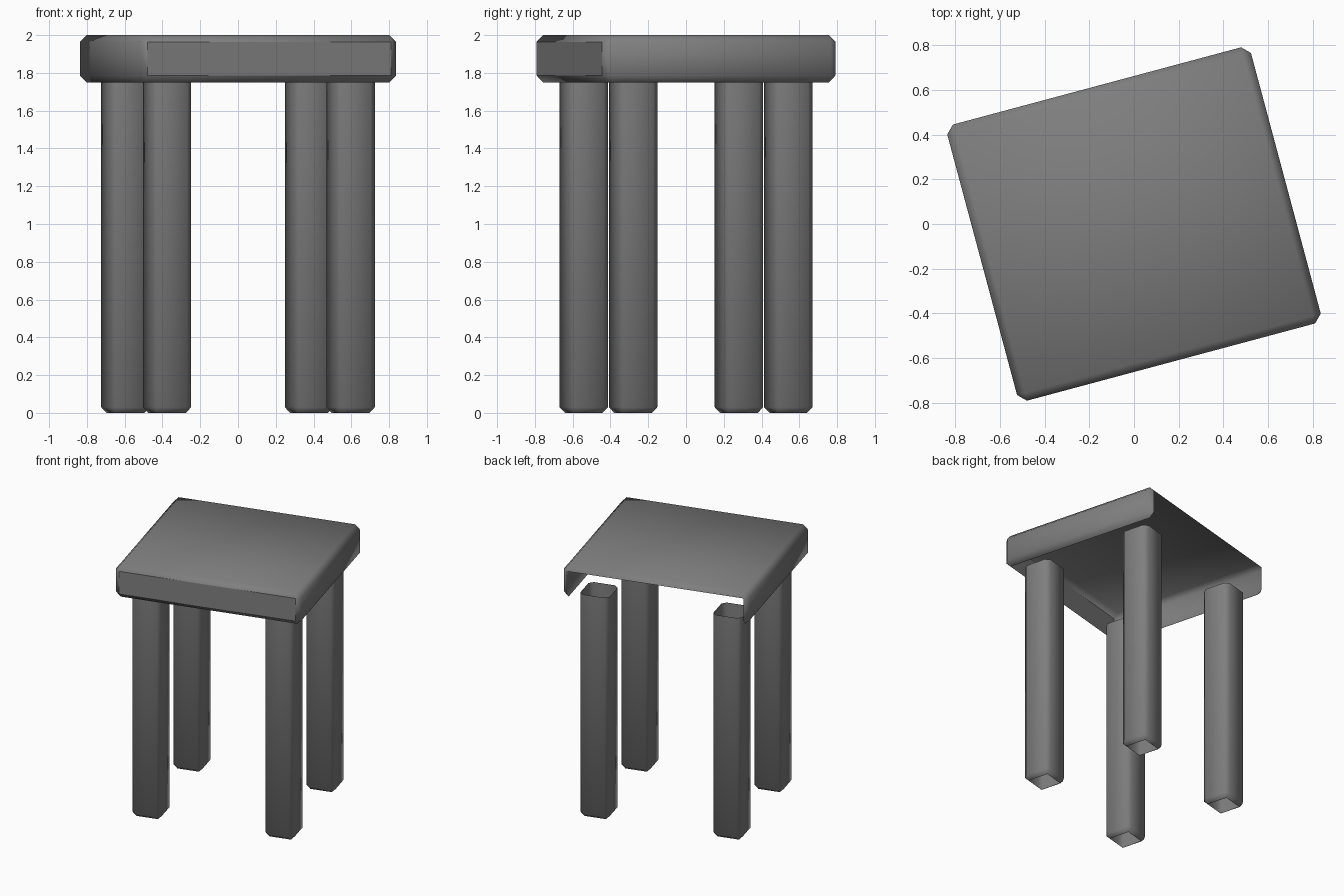
import bpy, bmesh, math
from mathutils import Matrix, Vector

if "Cube" in bpy.data.objects:
    bpy.data.objects.remove(bpy.data.objects["Cube"])

TURN = Matrix.Rotation(math.radians(15), 4, 'Z')

# Dark grey finish
dark = bpy.data.materials.new("dark_grey")
dark.diffuse_color = (0.21, 0.21, 0.21, 1)
dark.use_nodes = True
dark.node_tree.nodes["Principled BSDF"].inputs["Base Color"].default_value = dark.diffuse_color


def open_block(name, centre, size, bevel, drop, sharp=None):
    """Chamfered block; faces whose normal/centre satisfy drop() are left open."""
    bm = bmesh.new()
    bmesh.ops.create_cube(bm, size=1)
    bmesh.ops.scale(bm, vec=size, verts=bm.verts)
    bmesh.ops.translate(bm, vec=centre, verts=bm.verts)
    bmesh.ops.bevel(bm, geom=bm.edges[:], offset=bevel, segments=1,
                    profile=0.5, affect='EDGES')
    bm.normal_update()
    for f in bm.faces:
        f.smooth = True
        if sharp and sharp(f.normal):
            for e in f.edges:
                e.smooth = False
    gone = [f for f in bm.faces if drop(f.normal, f.calc_center_median())]
    bmesh.ops.delete(bm, geom=gone, context='FACES')
    bm.transform(TURN)
    mesh = bpy.data.meshes.new(name)
    bm.to_mesh(mesh)
    bm.free()
    mesh.materials.append(dark)
    obj = bpy.data.objects.new(name, mesh)
    bpy.context.collection.objects.link(obj)
    return obj


# Seat: open underneath and at the back, crisp front panel
def seat_open(n, c):
    return n.z < -0.9 or n.y > 0.9 or (n.y > 0.6 and n.z < -0.6)


open_block("seat", Vector((0, 0, 1.875)), Vector((1.408, 1.28, 0.25)), 0.036,
           seat_open, sharp=lambda n: n.y < -0.9)


# Legs: hollow square posts, chamfered at the foot, cut level under the seat
def leg_open(n, c):
    return n.z < -0.9 or c.z > 1.751


for sx, side in ((-1, "left"), (1, "right")):
    for sy, end in ((-1, "front"), (1, "back")):
        open_block(f"{end}_{side}_leg", Vector((sx * 0.503, sy * 0.425, 0.89)),
                   Vector((0.222, 0.222, 1.78)), 0.03, leg_open)
